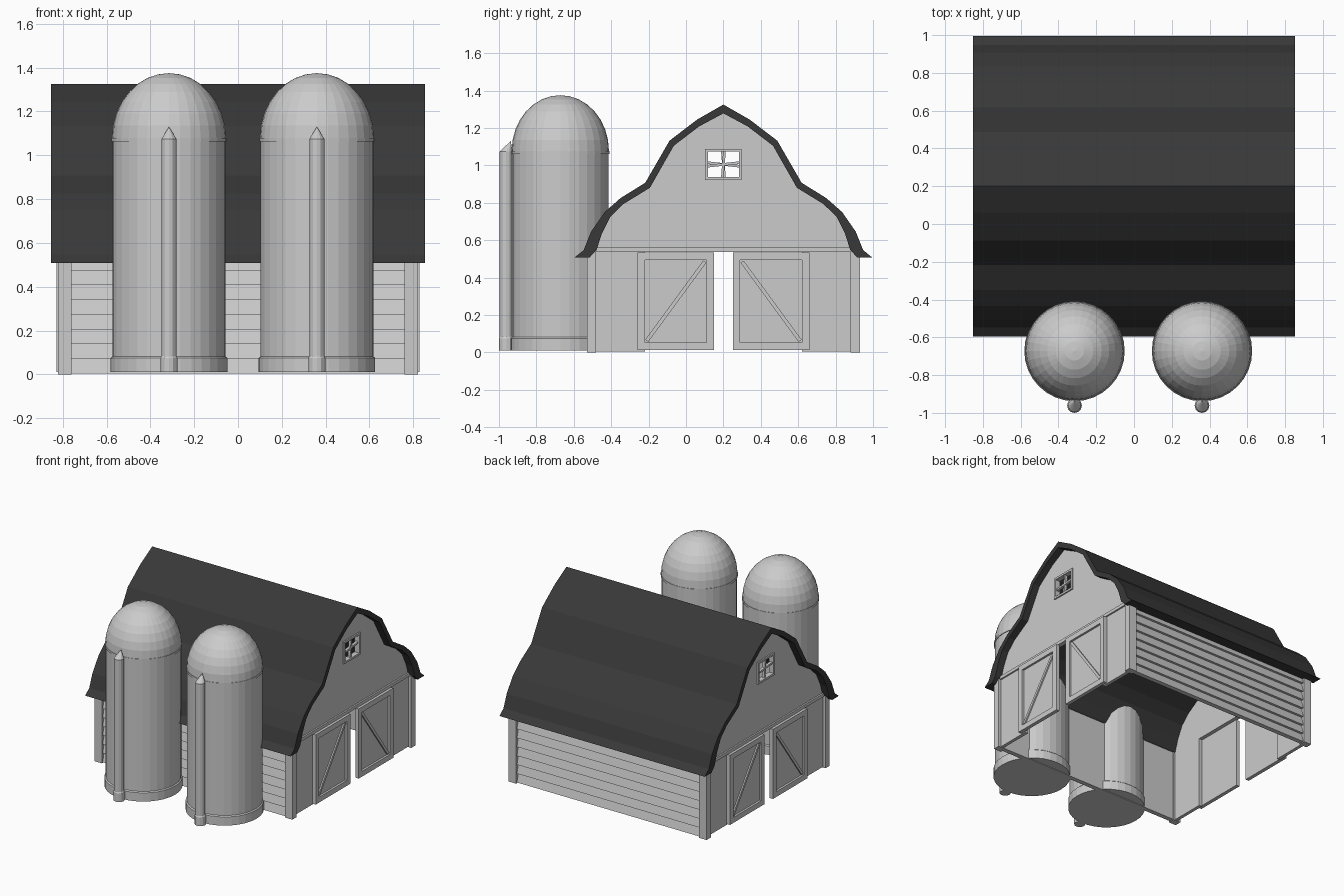
import bpy, bmesh, math
from mathutils import Matrix, Vector

if "Cube" in bpy.data.objects:
    bpy.data.objects.remove(bpy.data.objects["Cube"])

CY = 0.2                       # barn centre line in y; barn parts use v = y - CY
BARN = Matrix.Translation((0, CY, 0))
TURN = BARN @ Matrix.Rotation(math.pi, 4, 'Z')

dark = bpy.data.materials.new("dark_roof")
dark.diffuse_color = (0.04, 0.04, 0.04, 1)
dark.use_nodes = True
dark.node_tree.nodes["Principled BSDF"].inputs["Base Color"].default_value = dark.diffuse_color


def add(name, bm, matrix=BARN):
    bmesh.ops.recalc_face_normals(bm, faces=bm.faces)
    me = bpy.data.meshes.new(name)
    bm.to_mesh(me)
    bm.free()
    ob = bpy.data.objects.new(name, me)
    ob.matrix_world = matrix
    bpy.context.collection.objects.link(ob)
    return ob


def prism(name, pts, x0, x1, matrix=BARN):
    """Extrude a (v, z) outline along x."""
    bm = bmesh.new()
    face = bm.faces.new([bm.verts.new((x0, v, z)) for v, z in pts])
    ret = bmesh.ops.extrude_face_region(bm, geom=[face])
    moved = [g for g in ret["geom"] if isinstance(g, bmesh.types.BMVert)]
    bmesh.ops.translate(bm, verts=moved, vec=(x1 - x0, 0, 0))
    return add(name, bm, matrix)


def box(name, x, v, z, matrix=BARN):
    return prism(name, [(v[0], z[0]), (v[1], z[0]), (v[1], z[1]), (v[0], z[1])], *x, matrix)


def bar(name, a, b, width, x, matrix):
    """Straight board between two (v, z) points."""
    a, b = Vector(a), Vector(b)
    d = (b - a).normalized() * width / 2
    n = Vector((-d.y, d.x))
    return prism(name, [a + n, b + n, b - n, a - n], *x, matrix)


def frame(name, v, z, w, x, matrix):
    """Four boards around a rectangle."""
    v, z = sorted(v), sorted(z)
    for side, vv, zz in (("bottom", v, (z[0], z[0] + w)), ("top", v, (z[1] - w, z[1])),
                         ("near", (v[0], v[0] + w), (z[0] + w, z[1] - w)),
                         ("far", (v[1] - w, v[1]), (z[0] + w, z[1] - w))):
        box(f"{name}_{side}", x, vv, zz, matrix)


def mirrored(half):
    """Half outline starting on the centre line -> whole outline."""
    return [(-v, z) for v, z in reversed(half)] + [p for p in half if p[0] > 0]


# Gambrel roof shell with flared eaves
outer = [(0, 1.325), (.14, 1.245), (.288, 1.132), (.418, .907), (.55, .825),
         (.635, .75), (.708, .645), (.747, .547), (.795, .508)]
inner = [(0, 1.278), (.13, 1.208), (.265, 1.105), (.393, .88), (.535, .793),
         (.605, .725), (.65, .635), (.678, .548), (.715, .508)]
outer_full = [(-v, z) for v, z in reversed(outer[1:])] + outer
inner_full = [(-v, z) for v, z in reversed(inner[1:])] + inner
roof = prism("roof", outer_full + inner_full[::-1], -.853, .853)
roof.data.materials.append(dark)


def gable(name, matrix):
    """Gable wall with a window opening."""
    cu = bpy.data.curves.new(name, 'CURVE')
    cu.dimensions, cu.fill_mode, cu.extrude = '2D', 'BOTH', .0125
    wall = [(v, z + .004) for v, z in inner_full[1:-1]]
    wall[0], wall[-1] = (-.68, .54), (.68, .54)
    hole = [(-.085, .935), (.085, .935), (.085, 1.075), (-.085, 1.075)]
    for pts in (wall, hole):
        sp = cu.splines.new('POLY')
        sp.points.add(len(pts) - 1)
        for p, (v, z) in zip(sp.points, pts):
            p.co = (v, z, 0, 1)
        sp.use_cyclic_u = True
    ob = bpy.data.objects.new(name, cu)
    bpy.context.collection.objects.link(ob)
    axes = Matrix(((0, 0, 1, .7875), (1, 0, 0, 0), (0, 1, 0, 0), (0, 0, 0, 1)))
    ob.matrix_world = matrix @ axes
    bpy.ops.object.select_all(action='DESELECT')
    ob.select_set(True)
    bpy.context.view_layer.objects.active = ob
    bpy.ops.object.convert(target='MESH')


# Both barn ends
for end, m in (("right", BARN), ("left", TURN)):
    gable(f"{end}_gable", m)
    box(f"{end}_door_rail", (.775, .812), (-.69, .69), (.538, .562), m)
    frame(f"{end}_window_frame", (-.098, .098), (.922, 1.088), .015, (.77, .81), m)
    bar(f"{end}_window_upright", (-.006, .93), (.006, 1.08), .014, (.78, .80), m)
    bar(f"{end}_window_crossbar", (-.09, .995), (.09, 1.015), .014, (.78, .80), m)
    for s in (-1, 1):
        side = "near" if s < 0 else "far"
        box(f"{end}_{side}_end_wall", (.775, .80), sorted((s * .42, s * .70)), (.005, .54), m)
        # Sliding door with frame and diagonal brace
        v = (s * .05, s * .46)
        box(f"{end}_{side}_door", (.80, .812), sorted(v), (.012, .535), m)
        frame(f"{end}_{side}_door_frame", v, (.012, .535), .04, (.812, .828), m)
        bar(f"{end}_{side}_door_brace", (s * .10, .485), (s * .41, .062), .02, (.812, .822), m)
        # Corner posts
        box(f"{end}_{side}_corner_post", (.76, .822), sorted((s * .68, s * .73)), (0, .54), m)

# Clapboard side walls, saw-tooth section
boards, bottom, pitch = 8, .005, .067
for s in (-1, 1):
    pts = [(s * .685, bottom)]
    for i in range(boards):
        z = bottom + i * pitch
        pts += [(s * .72, z), (s * .702, z + pitch)]
    pts.append((s * .685, bottom + boards * pitch))
    prism("front_siding" if s < 0 else "back_siding", pts, -.775, .775)


def lathe(name, profile, x, y, sides):
    """Closed turned shape from (radius, z) points; radius 0 makes a tip."""
    bm = bmesh.new()
    rings = []
    for r, z in profile:
        if r == 0:
            rings.append([bm.verts.new((0, 0, z))] * sides)
        else:
            rings.append([bm.verts.new((r * math.cos(2 * math.pi * i / sides),
                                        r * math.sin(2 * math.pi * i / sides), z))
                          for i in range(sides)])
    for a, b in zip(rings, rings[1:]):
        for i in range(sides):
            j = (i + 1) % sides
            bm.faces.new(list(dict.fromkeys((a[i], a[j], b[j], b[i]))))
    for ring in (rings[0], rings[-1]):
        if ring[0] != ring[1]:
            bm.faces.new(ring)
    return add(name, bm, Matrix.Translation((x, y, 0)))


# Two silos with base ring, band, dome and filler pipe
dome = [(.26 * math.cos(t * math.pi / 16), 1.078 + .297 * math.sin(t * math.pi / 16))
        for t in range(8)] + [(0, 1.375)]
for side, x in (("left", -.315), ("right", .36)):
    lathe(f"{side}_silo_base", [(.266, .01), (.266, .075), (.258, .082)], x, -.672, 32)
    lathe(f"{side}_silo_body", [(.258, .08), (.258, 1.066)], x, -.672, 32)
    lathe(f"{side}_silo_band", [(.263, 1.062), (.263, 1.078)], x, -.672, 32)
    lathe(f"{side}_silo_dome", dome, x, -.672, 32)
    pipe = lathe(f"{side}_silo_pipe", [(.034, .01), (.034, 1.075), (0, 1.13)], x, -.962, 12)
    max(pipe.data.vertices, key=lambda p: p.co.z).co.y = .025   # tip leans to the silo
    lathe(f"{side}_silo_pipe_foot", [(.039, .01), (.039, .075), (.034, .085)], x, -.961, 12)
